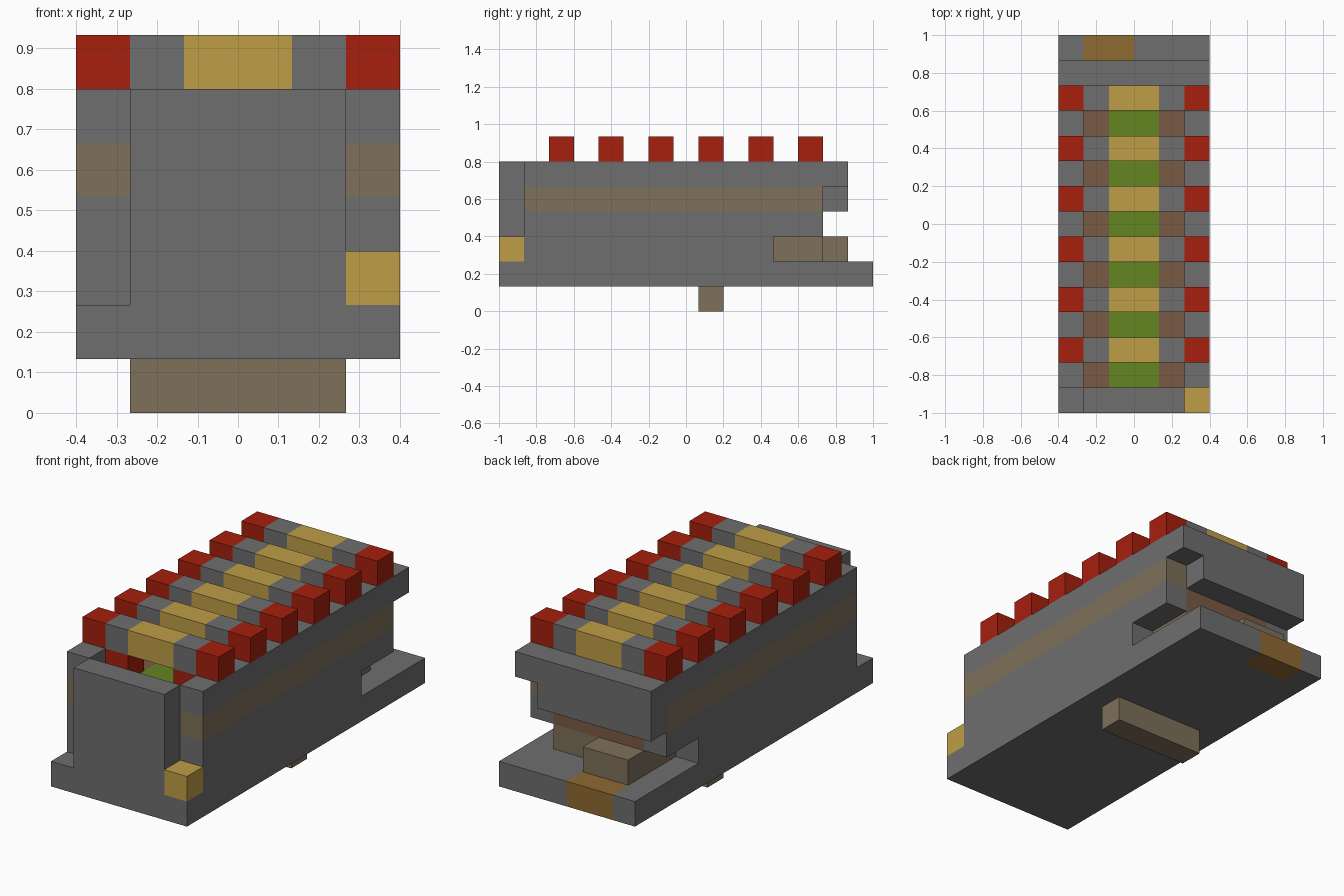
import bpy, bmesh
from mathutils import Vector

U = 2 / 15                      # one grid cell
ORIGIN = Vector((0, 7.5, 0))    # cells: x -3..3, y 0..15, z 0..7

cube = bpy.data.objects.get("Cube")
if cube:
    bpy.data.objects.remove(cube, do_unlink=True)


def material(name, rgb):
    m = bpy.data.materials.new(name)
    m.use_nodes = True
    m.diffuse_color = (*rgb, 1)
    m.node_tree.nodes["Principled BSDF"].inputs["Base Color"].default_value = (*rgb, 1)
    return m


GREY = material("stone_grey", (0.156, 0.156, 0.156))
RED = material("red", (0.381, 0.014, 0.004))
GOLD = material("gold", (0.515, 0.337, 0.061))
GREEN = material("green", (0.127, 0.235, 0.015))
TAN = material("tan", (0.212, 0.162, 0.102))
BROWN = material("reddish_brown", (0.195, 0.102, 0.058))
OCHRE = material("ochre_brown", (0.275, 0.144, 0.032))


def prism(name, x0, x1, profile, mats, cuts=(), rule=None):
    """Extrude a (y, z) profile along x, cut it on cell planes, colour by rule."""
    bm = bmesh.new()
    face = bm.faces.new([bm.verts.new((x0, y, z)) for y, z in profile])
    ext = bmesh.ops.extrude_face_region(bm, geom=[face])
    verts = [g for g in ext["geom"] if isinstance(g, bmesh.types.BMVert)]
    bmesh.ops.translate(bm, verts=verts, vec=(x1 - x0, 0, 0))
    for axis, at in cuts:
        co, no = Vector(), Vector()
        co["xyz".index(axis)] = at
        no["xyz".index(axis)] = 1
        bmesh.ops.bisect_plane(bm, geom=bm.verts[:] + bm.edges[:] + bm.faces[:],
                               plane_co=co, plane_no=no)
    bmesh.ops.recalc_face_normals(bm, faces=bm.faces)
    bm.normal_update()
    if rule:
        for f in bm.faces:
            f.material_index = rule(f.calc_center_median(), f.normal)
    for v in bm.verts:
        v.co = (v.co - ORIGIN) * U
    mesh = bpy.data.meshes.new(name)
    bm.to_mesh(mesh)
    bm.free()
    for m in mats:
        mesh.materials.append(m)
    obj = bpy.data.objects.new(name, mesh)
    bpy.context.collection.objects.link(obj)
    return obj


def block(name, x, y, z, mats, cuts=(), rule=None):
    profile = [(y[0], z[0]), (y[1], z[0]), (y[1], z[1]), (y[0], z[1])]
    return prism(name, *x, profile, mats, cuts, rule)


# Base plate with an ochre patch at the back, and the peg under it
block("base_plate", (-3, 3), (0, 15), (1, 2), [GREY, OCHRE],
      [("x", -2), ("x", 0), ("y", 14)],
      lambda c, n: int(-2 <= c.x <= 0 and c.y > 14))
block("bottom_peg", (-2, 2), (8, 9), (0, 1), [TAN])

# Front plate and corner lamp
block("front_plate", (-2, 2), (0, 1), (2, 6), [GREY])
block("corner_lamp", (2, 3), (0, 1), (2, 3), [GOLD])

# Side walls: notched at the back, with a tan band
wall = [(1, 2), (11, 2), (11, 3), (13, 3), (13, 6), (1, 6)]
for side, x0 in (("right", -3), ("left", 2)):
    prism(side + "_wall", x0, x0 + 1, wall, [GREY, TAN],
          [("z", 4), ("z", 5)], lambda c, n: int(4 < c.z < 5))

# Inner core with a green strip along its top
block("core_lower", (-2, 2), (1, 13), (2, 3), [TAN])
block("core_upper", (-2, 2), (1, 13), (3, 5), [BROWN, GREEN],
      [("x", -1), ("x", 1)],
      lambda c, n: int(n.z > 0.5 and abs(c.x) < 1))

# Back beam, its lower lip and the button below
block("back_beam", (-3, 3), (13, 14), (5, 6), [GREY])
block("back_beam_lip", (-3, 2), (13, 14), (4, 5), [GREY])
block("back_button", (-2, 0), (13, 14), (2, 3), [TAN])


# Row of cross bars on red brackets
def bar_colour(c, n):
    return 0 if abs(c.x) > 2 else 1 if abs(c.x) > 1 else 2


for i in range(6):
    y = (2 + 2 * i, 3 + 2 * i)
    block(f"cross_bar_{i + 1}", (-3, 3), y, (6, 7), [RED, GREY, GOLD],
          [("x", k) for k in (-2, -1, 1, 2)], bar_colour)
    for side, x0 in (("right", -2), ("left", 1)):
        block(f"{side}_bracket_{i + 1}", (x0, x0 + 1), y, (5, 6), [RED])
